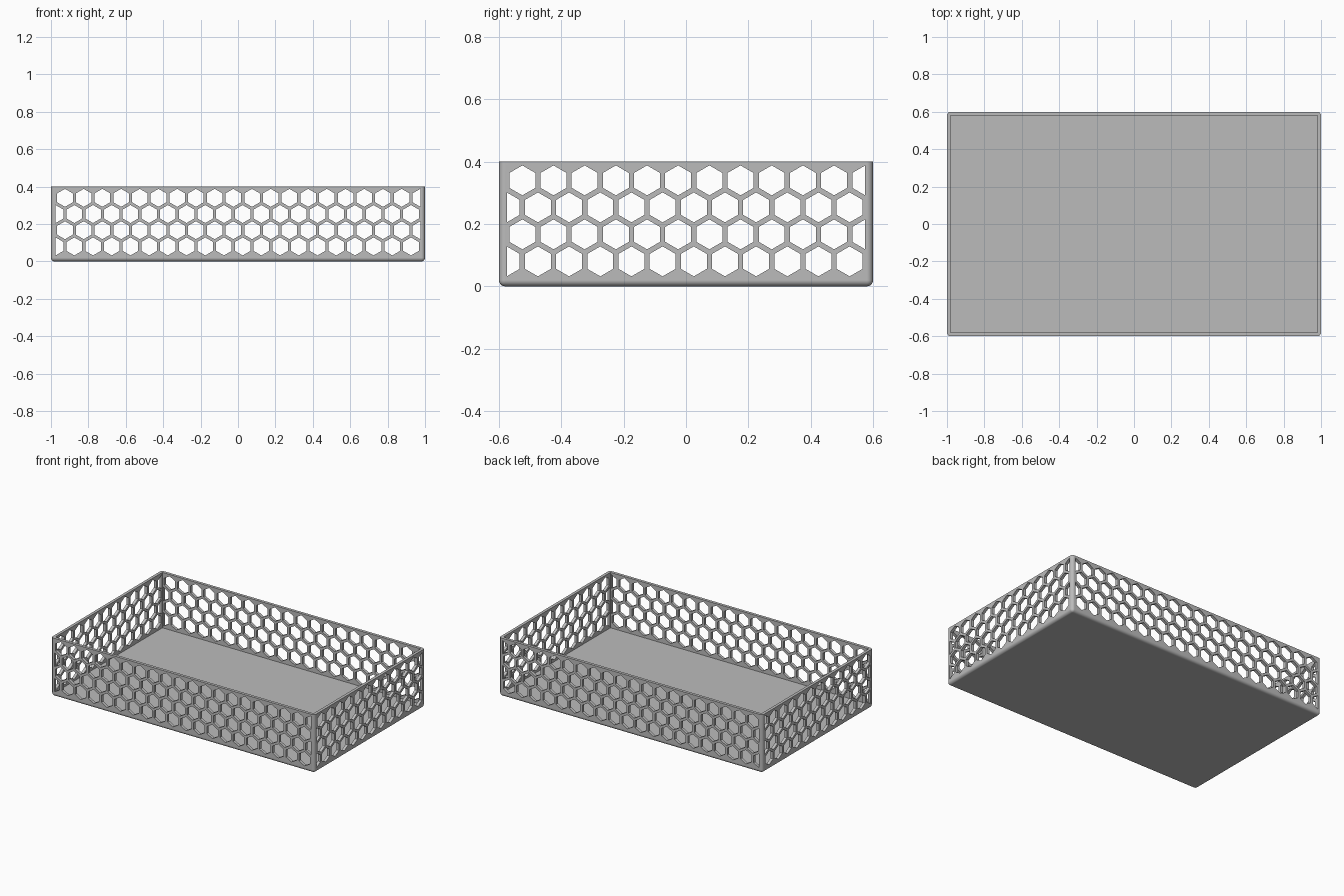
import bpy, bmesh, math
from mathutils import Vector

if "Cube" in bpy.data.objects:
    bpy.data.objects.remove(bpy.data.objects["Cube"])

W, D, H = 2.0, 1.2, 0.4      # outer size
T = 0.02                     # wall and floor thickness, also corner radius
PITCH, R = 0.1, 0.048        # hole spacing and hole radius
MARGIN = 0.025               # solid strip at each corner

grey = bpy.data.materials.new("grey plastic")
grey.diffuse_color = (0.5, 0.5, 0.5, 1)
grey.use_nodes = True
grey.node_tree.nodes["Principled BSDF"].inputs["Base Color"].default_value = grey.diffuse_color


def make_object(name, bm):
    bmesh.ops.recalc_face_normals(bm, faces=bm.faces)
    mesh = bpy.data.meshes.new(name)
    bm.to_mesh(mesh)
    bm.free()
    mesh.materials.append(grey)
    obj = bpy.data.objects.new(name, mesh)
    bpy.context.collection.objects.link(obj)
    return obj


def box(size, z0, z1):
    bm = bmesh.new()
    bmesh.ops.create_cube(bm, size=1)
    for v in bm.verts:
        v.co = Vector((v.co.x * size[0], v.co.y * size[1],
                       z0 if v.co.z < 0 else z1))
    return bm


def hole_cutter(name, length, depth, along_x):
    """Staggered hexagon prisms passing through two opposite walls."""
    bm = bmesh.new()
    limit = length / 2 - MARGIN
    for row in range(4):
        z = (H + T) / 2 + (row - 1.5) * PITCH * math.sqrt(3) / 2
        u = -limit + (PITCH / 2 if row % 2 else 0)
        while u < limit + 0.001:
            ring = []
            for k in range(6):
                a = math.radians(90 + 60 * k)
                p = u + R * math.cos(a)
                if abs(p) < limit + 0.001:      # end holes become halves
                    ring.append((p, z + R * math.sin(a)))
            ends = []
            for s in (-depth, depth):
                ends.append([bm.verts.new((p, s, q) if along_x else (s, p, q))
                             for p, q in ring])
            n = len(ring)
            bm.faces.new(ends[0])
            bm.faces.new(ends[1][::-1])
            for i in range(n):
                j = (i + 1) % n
                bm.faces.new((ends[0][j], ends[0][i], ends[1][i], ends[1][j]))
            u += PITCH
    return make_object(name, bm)


# Basket body: block with rounded bottom and upright edges, crisp rim
bm = box((W, D), 0, H)
edges = [e for e in bm.edges if min(v.co.z for v in e.verts) < H / 2]
bmesh.ops.bevel(bm, geom=edges, offset=T, segments=6, profile=0.5,
                affect='EDGES', clamp_overlap=True)
basket = make_object("basket", bm)

# Cavity and honeycomb holes
cutters = [
    make_object("cavity_cutter", box((W - 2 * T, D - 2 * T), T, H + 0.2)),
    hole_cutter("long_wall_cutter", W, D, True),
    hole_cutter("short_wall_cutter", D, W, False),
]
bpy.context.view_layer.objects.active = basket
for cutter in cutters:
    cutter.hide_render = True
    mod = basket.modifiers.new("cut", 'BOOLEAN')
    mod.operation = 'DIFFERENCE'
    mod.solver = 'EXACT'
    mod.object = cutter
    bpy.ops.object.modifier_apply(modifier=mod.name)
    bpy.data.objects.remove(cutter, do_unlink=True)

# Smooth rounded edges, flat walls
bpy.ops.object.select_all(action='DESELECT')
basket.select_set(True)
bpy.ops.object.shade_smooth_by_angle(angle=math.radians(30))
weighted = basket.modifiers.new("flat walls", 'WEIGHTED_NORMAL')
weighted.keep_sharp = True
